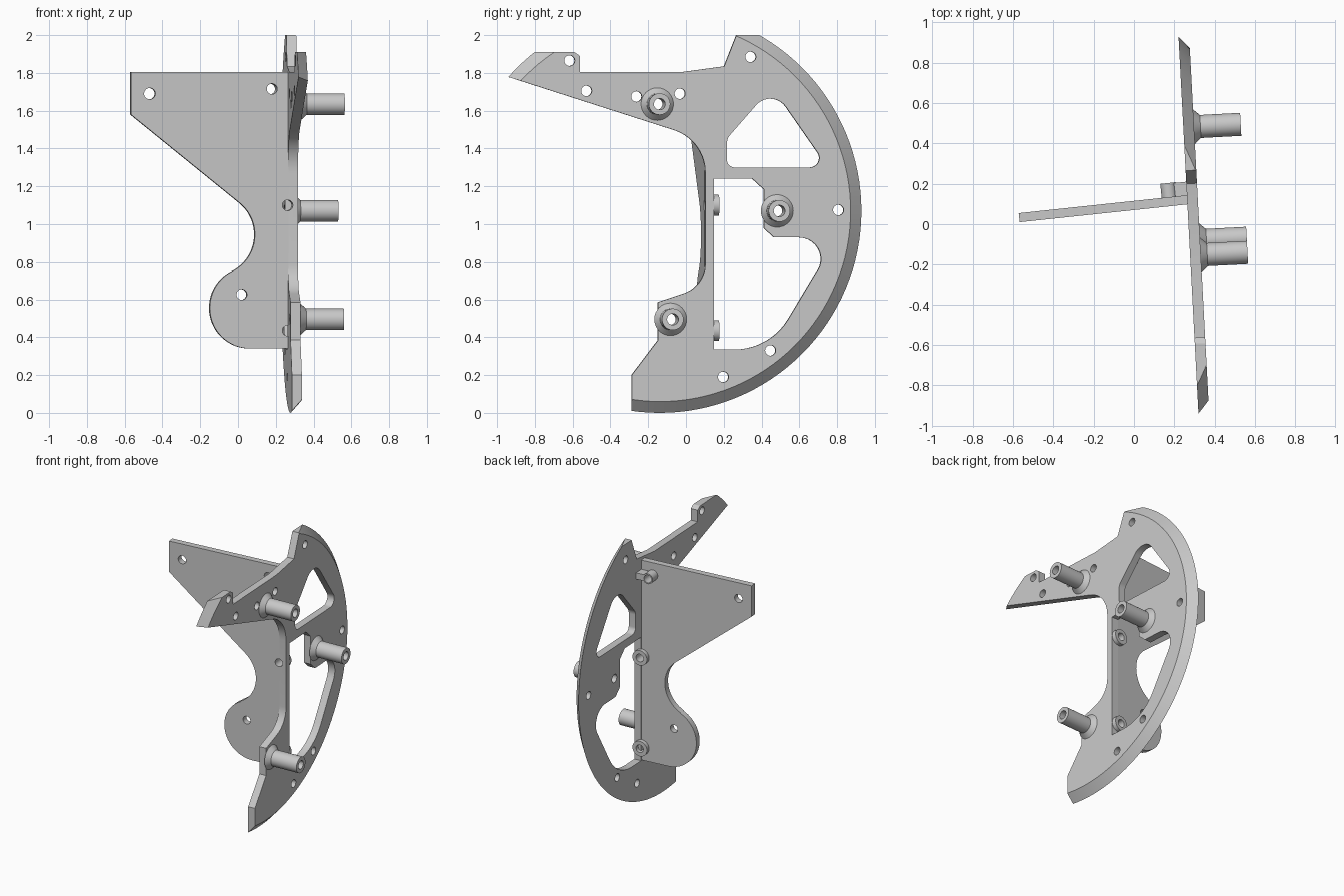
import bpy, bmesh, math
from mathutils import Matrix, Vector

if "Cube" in bpy.data.objects:
    bpy.data.objects.remove(bpy.data.objects["Cube"])

grey = bpy.data.materials.new("plain_grey")
grey.use_nodes = True
grey.diffuse_color = (0.58, 0.58, 0.58, 1)
grey.node_tree.nodes["Principled BSDF"].inputs["Base Color"].default_value = grey.diffuse_color


def frame(origin, along):
    """Columns: along the plate, up, outward normal, origin."""
    a, up = Vector(along).normalized(), Vector((0, 0, 1))
    m = Matrix((a, up, a.cross(up))).transposed().to_4x4()
    m.translation = origin
    return m


MAIN = frame((0.27, 0, 0), (-0.053, 1, 0))     # normal points to +x
CROSS = frame((0, 0.07, 0), (1, 0.106, 0))     # normal points to -y
THICK, CROSS_THICK = 0.053, 0.045


def rounded(corners, steps=10):
    """Outline from (x, z, radius) corners."""
    out = []
    for i, (x, z, r) in enumerate(corners):
        p = Vector((x, z))
        if r == 0:
            out.append(p)
            continue
        d1 = (Vector(corners[i - 1][:2]) - p).normalized()
        d2 = (Vector(corners[(i + 1) % len(corners)][:2]) - p).normalized()
        half = d1.angle(d2) / 2
        c = p + (d1 + d2).normalized() * r / math.sin(half)
        t = r / math.tan(half)
        v1, v2 = (p + d1 * t - c).normalized(), (p + d2 * t - c).normalized()
        sweep = math.pi - 2 * half
        for k in range(steps + 1):
            a = sweep * k / steps
            out.append(c + (v1 * math.sin(sweep - a) + v2 * math.sin(a)) * r / math.sin(sweep))
    return out


def arc(cx, cz, r, a0, a1, n):
    return [Vector((cx + r * math.cos(a), cz + r * math.sin(a)))
            for a in (math.radians(a0 + (a1 - a0) * k / n) for k in range(n + 1))]


def circle(cx, cz, r, n=32):
    return arc(cx, cz, r, 0, 360, n)[:-1]


def loft(bm, rings, closed=False):
    """Skin matching rings of 3D points; cap the ends unless closed."""
    vs = [[bm.verts.new(p) for p in ring] for ring in rings]
    n = len(vs[0])
    pairs = list(zip(vs, vs[1:])) + ([(vs[-1], vs[0])] if closed else [])
    for a, b in pairs:
        for i in range(n):
            bm.faces.new((a[i], a[(i + 1) % n], b[(i + 1) % n], b[i]))
    if not closed:
        bm.faces.new(vs[0][::-1])
        bm.faces.new(vs[-1])


def solid(name, sections, mat, closed=False):
    """Each section is a list of (outline, depth) pairs, lofted into one body."""
    bm = bmesh.new()
    for sec in sections:
        loft(bm, [[mat @ Vector((p[0], p[1], d)) for p in pts] for pts, d in sec], closed)
    bmesh.ops.recalc_face_normals(bm, faces=bm.faces[:])
    me = bpy.data.meshes.new(name)
    bm.to_mesh(me)
    bm.free()
    me.materials.append(grey)
    ob = bpy.data.objects.new(name, me)
    bpy.context.scene.collection.objects.link(ob)
    return ob


def boolean(ob, tool, op):
    """Apply a boolean and remove the cutter."""
    mod = ob.modifiers.new(op, "BOOLEAN")
    mod.operation, mod.object, mod.solver = op, tool, "EXACT"
    deps = bpy.context.evaluated_depsgraph_get()
    me = bpy.data.meshes.new_from_object(ob.evaluated_get(deps))
    ob.modifiers.clear()
    ob.data = me
    bpy.data.objects.remove(tool)


# Main curved plate: a bevelled disc trimmed to the outline
main_plate = solid("main_plate", [[(circle(-0.14, 1.07, 1.07, 128), 0),
                                   (circle(-0.14, 1.07, 1.01, 128), THICK)]], MAIN)
outline = rounded([
    (-1.25, 1.877, 0), (0.1, 1.445, 0.235), (0.1, 0.668, 0.165), (-0.15, 0.585, 0),
    (-0.15, 0.385, 0), (-0.29, 0.2, 0), (-0.29, -0.1, 0), (1.2, -0.1, 0),
    (1.2, 2.0, 0), (0.265, 2.0, 0), (0.2, 1.835, 0), (-0.02, 1.805, 0),
    (-0.565, 1.805, 0), (-0.565, 1.89, 0), (-0.595, 1.91, 0), (-1.25, 1.91, 0)])
boolean(main_plate, solid("outline_cutter", [[(outline, -0.1), (outline, 0.2)]], MAIN), "INTERSECT")

# Windows, bolt holes and standoff bores in the main plate
upper_window = rounded([(0.215, 1.3, 0.04), (0.75, 1.3, 0.05),
                        (0.454, 1.726, 0.1), (0.215, 1.453, 0.06)])
lower_window = rounded([
    (0.145, 1.24, 0), (0.35, 1.24, 0), (0.41, 1.185, 0), (0.41, 0.98, 0),
    (0.465, 0.93, 0), (0.8, 0.93, 0.114), (0.444, 0.335, 0.33), (0.145, 0.335, 0)])
standoffs = [(-0.155, 1.635), (0.48, 1.07), (-0.085, 0.495)]
bolt_holes = [(-0.62, 1.865), (-0.53, 1.705), (-0.265, 1.675), (-0.035, 1.69),
              (0.34, 1.885), (0.805, 1.075), (0.445, 0.33), (0.195, 0.19)]
cuts = [upper_window, lower_window]
cuts += [circle(y, z, 0.028) for y, z in bolt_holes]
cuts += [circle(y, z, 0.03) for y, z in standoffs]
boolean(main_plate, solid("window_cutter", [[(c, -0.1), (c, 0.2)] for c in cuts], MAIN), "DIFFERENCE")

# Hollow standoffs with conical feet
parts = [main_plate]
for label, (y, z) in zip(("upper", "middle", "lower"), standoffs):
    profile = [(0.03, THICK), (0.086, THICK), (0.057, 0.085), (0.057, 0.285), (0.03, 0.285)]
    parts.append(solid(label + "_standoff", [[(circle(y, z, r), d) for r, d in profile]],
                       MAIN, closed=True))

# Cross plate with its hooked lower lobe
cross_outline = [(0.268, 1.805), (-0.57, 1.805), (-0.57, 1.58)]
cross_outline += arc(-0.125, 0.945, 0.215, 51, -64, 20)
cross_outline += arc(0.065, 0.555, 0.215, 115, 270, 28)
cross_outline += [(0.268, 0.34)]
cross_plate = solid("cross_plate", [[(cross_outline, 0), (cross_outline, -CROSS_THICK)]], CROSS)

# Round bosses on the rear of the cross plate, and the web tying the top one in
bosses = [(0.181, 1.715, 0.038, -0.115), (0.264, 1.1, 0.055, -0.075), (0.264, 0.435, 0.055, -0.075)]
boss_body = solid("boss_body", [[(circle(x, z, r), -0.03), (circle(x, z, r), d)]
                                for x, z, r, d in bosses], CROSS)
boolean(cross_plate, boss_body, "UNION")
web = [(0.18, 1.692), (0.272, 1.692), (0.272, 1.738), (0.18, 1.738)]
boolean(cross_plate, solid("web", [[(web, -0.03), (web, -0.112)]], CROSS), "UNION")

# Holes through the cross plate; the middle joint hole also nicks the main plate
joint = [circle(x, z, 0.028) for x, z, r, d in bosses]
free = [circle(-0.47, 1.69, 0.03), circle(0.02, 0.625, 0.028)]
boolean(cross_plate, solid("hole_cutter", [[(c, 0.05), (c, -0.2)] for c in joint + free], CROSS),
        "DIFFERENCE")
boolean(main_plate, solid("nick_cutter", [[(joint[1], 0.05), (joint[1], -0.2)]], CROSS), "DIFFERENCE")
parts.append(cross_plate)

# Smooth curved walls, keep plate edges sharp
bpy.ops.object.select_all(action="DESELECT")
for ob in parts:
    ob.select_set(True)
bpy.context.view_layer.objects.active = main_plate
bpy.ops.object.shade_smooth_by_angle(angle=math.radians(30))
